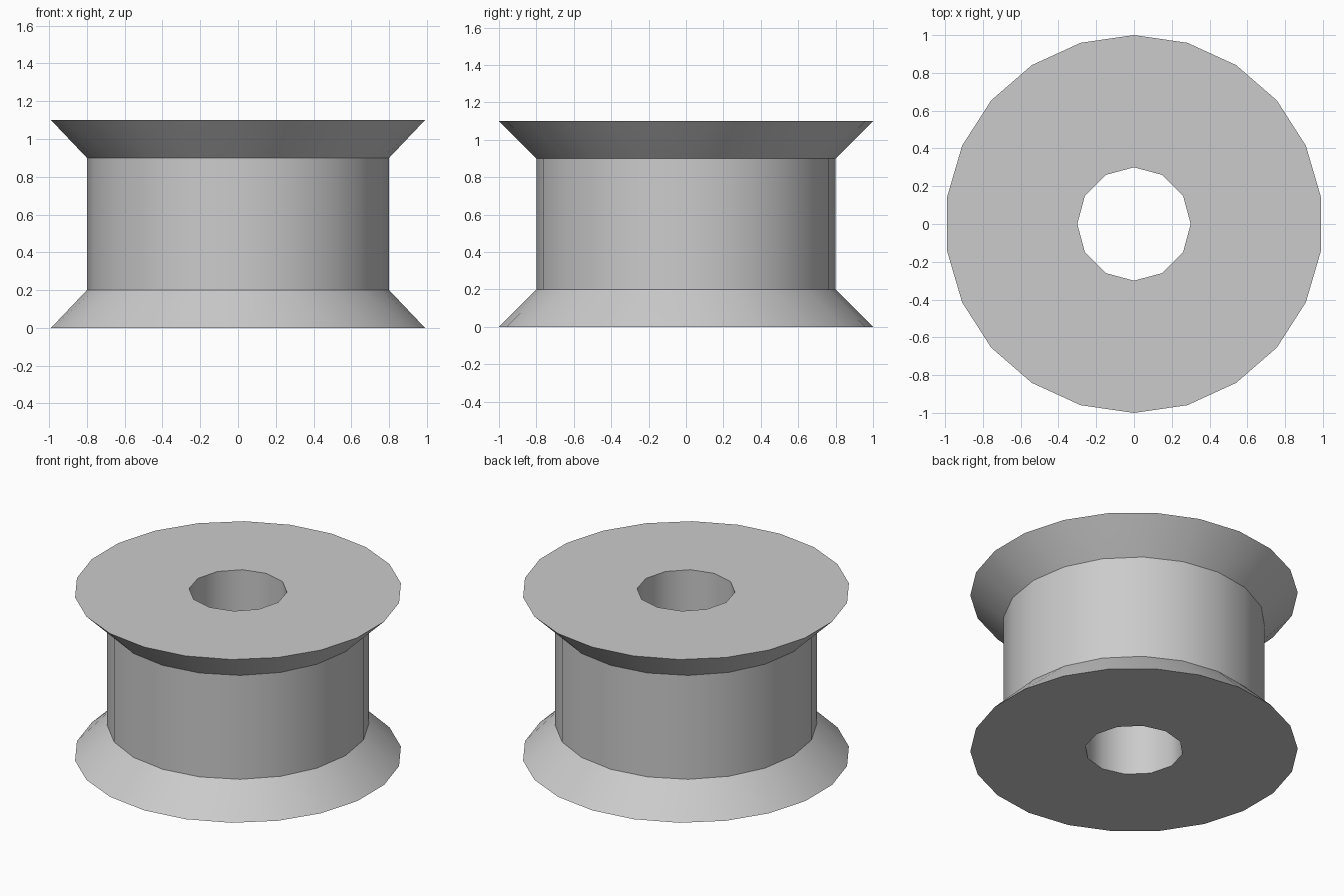
import bpy, bmesh, math

if "Cube" in bpy.data.objects:
    bpy.data.objects.remove(bpy.data.objects["Cube"], do_unlink=True)

# Material
grey = bpy.data.materials.new("plain_grey")
grey.use_nodes = True
colour = (0.6, 0.6, 0.6, 1)
grey.diffuse_color = colour
grey.node_tree.nodes["Principled BSDF"].inputs["Base Color"].default_value = colour


def ring(bm, sides, radius, z):
    """Closed loop of vertices with one corner on the +y axis."""
    step = math.tau / sides
    return [bm.verts.new((radius * math.sin(i * step), radius * math.cos(i * step), z))
            for i in range(sides)]


def bridge(bm, a, b):
    """Zip two loops together, whatever their side counts."""
    i = j = 0
    while i < len(a) or j < len(b):
        p, q = a[i % len(a)], b[j % len(b)]
        p2, q2 = a[(i + 1) % len(a)], b[(j + 1) % len(b)]
        next_a, next_b = (i + 1) / len(a), (j + 1) / len(b)
        if len(a) == len(b):
            bm.faces.new((p, p2, q2, q))
            i, j = i + 1, j + 1
        elif next_a <= next_b:
            bm.faces.new((p, p2, q))
            i += 1
        else:
            bm.faces.new((p, q2, q))
            j += 1


# Spool: flanges, core and bore as one closed skin
bm = bmesh.new()
profile = [
    (12, 0.3, 0),      # bore bottom
    (22, 1.0, 0),      # lower flange rim
    (20, 0.8, 0.2),    # core bottom
    (20, 0.8, 0.9),    # core top
    (22, 1.0, 1.1),    # upper flange rim
    (12, 0.3, 1.1),    # bore top
]
loops = [ring(bm, *p) for p in profile]
for k, loop in enumerate(loops):
    bridge(bm, loop, loops[(k + 1) % len(loops)])
bmesh.ops.recalc_face_normals(bm, faces=bm.faces)

mesh = bpy.data.meshes.new("spool")
bm.to_mesh(mesh)
bm.free()
mesh.materials.append(grey)
spool = bpy.data.objects.new("spool", mesh)
bpy.context.collection.objects.link(spool)

# Smooth sides, crisp rims
bpy.ops.object.select_all(action="DESELECT")
spool.select_set(True)
bpy.context.view_layer.objects.active = spool
bpy.ops.object.shade_smooth_by_angle(angle=math.radians(35))
